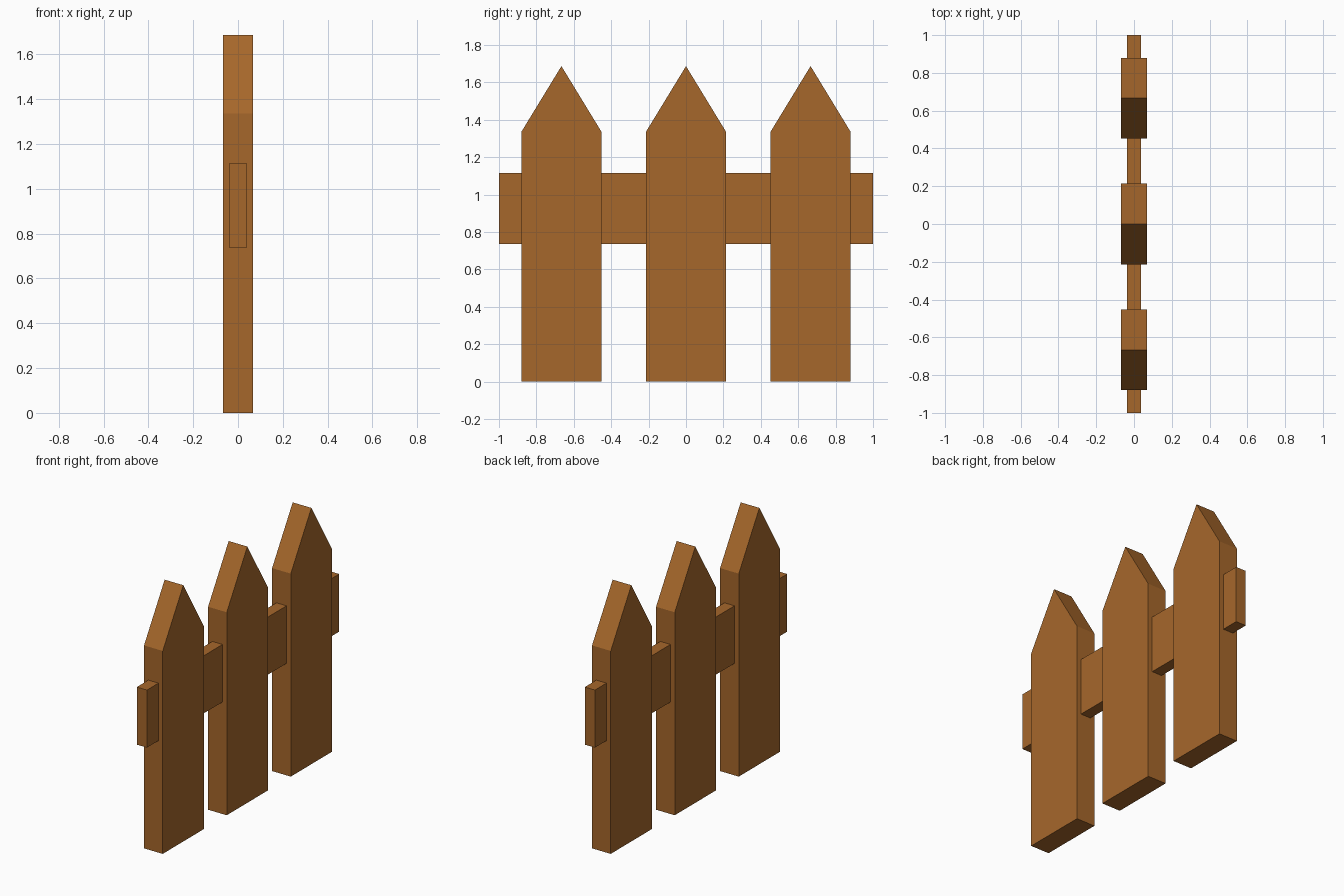
import bpy, bmesh

if "Cube" in bpy.data.objects:
    bpy.data.objects.remove(bpy.data.objects["Cube"])

wood = bpy.data.materials.new("wood")
wood.diffuse_color = (0.38, 0.135, 0.024, 1.0)
wood.use_nodes = True
wood.node_tree.nodes["Principled BSDF"].inputs["Base Color"].default_value = wood.diffuse_color


def extruded(name, profile, half_x, y=0.0):
    """Extrude a (y, z) profile along x, centred on x = 0."""
    bm = bmesh.new()
    face = bm.faces.new([bm.verts.new((-half_x, py, pz)) for py, pz in profile])
    ext = bmesh.ops.extrude_face_region(bm, geom=[face])
    verts = [v for v in ext["geom"] if isinstance(v, bmesh.types.BMVert)]
    bmesh.ops.translate(bm, verts=verts, vec=(2 * half_x, 0, 0))
    bmesh.ops.recalc_face_normals(bm, faces=bm.faces)
    mesh = bpy.data.meshes.new(name)
    bm.to_mesh(mesh)
    bm.free()
    mesh.materials.append(wood)
    obj = bpy.data.objects.new(name, mesh)
    obj.location.y = y
    bpy.context.collection.objects.link(obj)
    return obj


# Three pointed pickets
W = 0.214
picket = [(-W, 0), (W, 0), (W, 1.336), (0, 1.687), (-W, 1.336)]
for i, y in enumerate((-0.666, 0.0, 0.666)):
    extruded(f"picket_{i + 1}", picket, 0.068, y)

# Horizontal rail running through the pickets
extruded("rail", [(-1, 0.737), (1, 0.737), (1, 1.116), (-1, 1.116)], 0.037)
